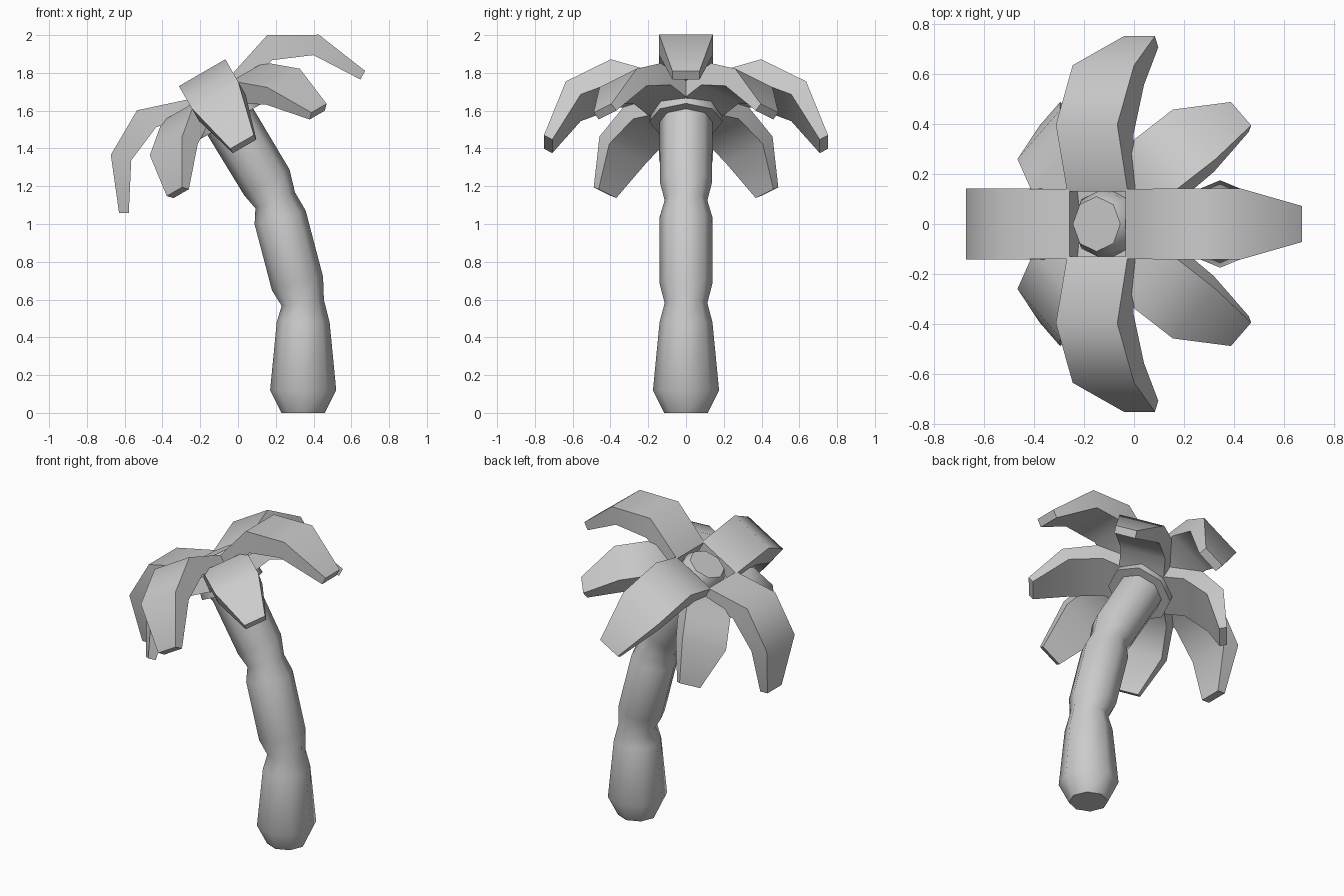
import bpy, bmesh
from math import radians, sin, cos, pi
from mathutils import Matrix, Vector

if "Cube" in bpy.data.objects:
    bpy.data.objects.remove(bpy.data.objects["Cube"])

# Crown frame: the top of the trunk leans 30 degrees towards -x
CROWN = Matrix.Translation((-0.13, 0, 1.697)) @ Matrix.Rotation(radians(-30), 4, 'Y')


def finish(name, bm, matrix=Matrix()):
    bmesh.ops.recalc_face_normals(bm, faces=bm.faces)
    bm.transform(matrix)
    mesh = bpy.data.meshes.new(name)
    bm.to_mesh(mesh)
    bm.free()
    ob = bpy.data.objects.new(name, mesh)
    bpy.context.collection.objects.link(ob)
    bpy.ops.object.select_all(action='DESELECT')
    ob.select_set(True)
    bpy.context.view_layer.objects.active = ob
    bpy.ops.object.shade_smooth_by_angle(angle=radians(50))
    return ob


def skin(name, rings, matrix=Matrix()):
    """Bridge a list of vertex rings and cap both ends."""
    bm = bmesh.new()
    loops = [[bm.verts.new(p) for p in ring] for ring in rings]
    n = len(loops[0])
    for a, b in zip(loops, loops[1:]):
        for i in range(n):
            j = (i + 1) % n
            bm.faces.new((a[i], a[j], b[j], b[i]))
    bm.faces.new(loops[0])
    bm.faces.new(loops[-1])
    return finish(name, bm, matrix)


def octagon(x, z, r, tilt=0):
    rot = Matrix.Rotation(radians(-tilt), 3, 'Y')
    return [Vector((x, 0, z)) + rot @ Vector((r * cos(k * pi / 4), r * sin(k * pi / 4), 0))
            for k in range(8)]


# Trunk: three bulging segments, each leaning 15 degrees more (x, z, radius, tilt)
trunk = [(0.345, 0, 0.115, 0), (0.345, 0.12, 0.175, 0), (0.345, 0.48, 0.14, 0),
         (0.343, 0.582, 0.113, 8), (0.315, 0.685, 0.14, 15), (0.223, 1.035, 0.14, 15),
         (0.197, 1.125, 0.113, 22), (0.153, 1.22, 0.138, 30), (-0.04, 1.54, 0.14, 30)]
skin("trunk", [octagon(*s) for s in trunk])

# Collar under the leaves and hub between them
skin("collar", [octagon(0, -0.18, 0.195), octagon(0, -0.115, 0.185)], CROWN)
skin("crown_hub", [octagon(0, -0.19, 0.135), octagon(0, -0.01, 0.14), octagon(0, 0.04, 0.11)], CROWN)

# Leaf profiles: (top radius, top height, bottom radius, bottom height, half width)
upper = [(0.13, 0.033, 0.13, -0.06, 0.14), (0.398, 0.12, 0.355, -0.008, 0.142),
         (0.636, -0.015, 0.557, -0.094, 0.142), (0.752, -0.303, 0.708, -0.33, 0.072)]
lower = [(0.06, -0.07, 0.06, -0.16, 0.14), (0.30, 0.004, 0.255, -0.115, 0.14),
         (0.508, -0.12, 0.435, -0.195, 0.14), (0.625, -0.352, 0.588, -0.379, 0.066)]

# Eight leaves, alternating upper and lower
for i in range(8):
    label, profile = ("lower_leaf", lower) if i % 2 else ("upper_leaf", upper)
    rings = [[(rt, -w, zt), (rt, w, zt), (rb, w, zb), (rb, -w, zb)]
             for rt, zt, rb, zb, w in profile]
    skin(f"{label}_{i // 2 + 1}", rings, CROWN @ Matrix.Rotation(i * pi / 4, 4, 'Z'))
